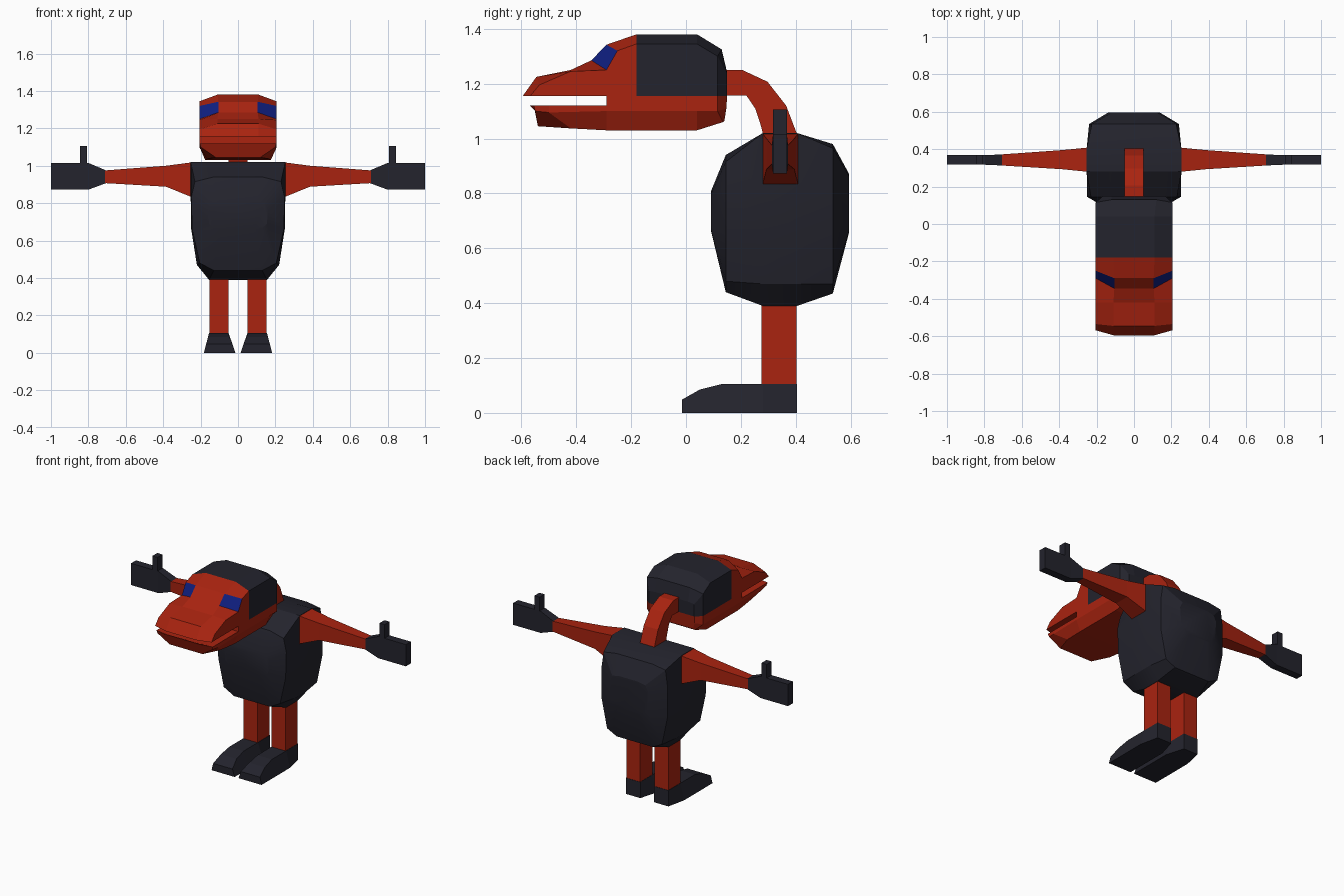
import bpy, bmesh, math

cube = bpy.data.objects.get("Cube")
if cube:
    bpy.data.objects.remove(cube, do_unlink=True)


def material(name, rgb):
    m = bpy.data.materials.new(name)
    m.use_nodes = True
    m.diffuse_color = (*rgb, 1)
    b = m.node_tree.nodes["Principled BSDF"]
    b.inputs["Base Color"].default_value = (*rgb, 1)
    b.inputs["Roughness"].default_value = 0.8
    return m


RED = material("brick_red", (0.40, 0.017, 0.005))
DARK = material("charcoal", (0.017, 0.017, 0.026))
BLUE = material("eye_blue", (0.005, 0.014, 0.22))


def loft(name, rings, mats, rule=None, side=1, smooth=False):
    """Skin a list of closed rings; rule(i, k) picks the material of quad k in span i."""
    bm = bmesh.new()
    vs = [[bm.verts.new((x * side, y, z)) for x, y, z in r] for r in rings]
    n = len(rings[0])
    for i in range(len(rings) - 1):
        for k in range(n):
            j = (k + 1) % n
            f = bm.faces.new((vs[i][k], vs[i][j], vs[i + 1][j], vs[i + 1][k]))
            f.material_index = rule(i, k) if rule else 0
    bm.faces.new(vs[0])
    end = bm.faces.new(vs[-1])
    end.material_index = rule(len(rings) - 2, 1) if rule else 0
    bmesh.ops.recalc_face_normals(bm, faces=bm.faces)
    me = bpy.data.meshes.new(name)
    bm.to_mesh(me)
    bm.free()
    for m in mats:
        me.materials.append(m)
    ob = bpy.data.objects.new(name, me)
    bpy.context.collection.objects.link(ob)
    if smooth:
        bpy.ops.object.select_all(action='DESELECT')
        ob.select_set(True)
        bpy.context.view_layer.objects.active = ob
        bpy.ops.object.shade_smooth_by_angle(angle=math.radians(25))
    return ob


def sym(half):
    """Close a half outline by mirroring it across x = 0."""
    return half + [(-x, y, z) for x, y, z in reversed(half)]


def rect_x(x, y0, y1, z0, z1):
    return [(x, y0, z0), (x, y1, z0), (x, y1, z1), (x, y0, z1)]


def rect_z(z, x0, x1, y0, y1):
    return [(x0, y0, z), (x1, y0, z), (x1, y1, z), (x0, y1, z)]


# Torso: cross-sections from chest to back
middle = [(.13, 1.02), (.253, 1.02), (.253, .83), (.25, .66), (.22, .47), (.155, .39)]
torso = [
    (.092, [(.10, .81), (.14, .80), (.16, .77), (.155, .69), (.13, .665), (.09, .66)]),
    (.145, [(.13, .94), (.23, .915), (.25, .83), (.245, .66), (.205, .48), (.13, .44)]),
    (.28, middle),
    (.405, middle),
    (.535, [(.13, .98), (.225, .965), (.24, .86), (.24, .66), (.20, .47), (.13, .435)]),
    (.595, [(.07, .87), (.12, .86), (.14, .82), (.13, .70), (.10, .665), (.07, .66)]),
]
loft("torso", [sym([(x, y, z) for x, z in pts]) for y, pts in torso], [DARK], smooth=True)

# Upper head: crown edge, outer edge and lower edge per section
upper = [
    [(.11, -.595, 1.155), (.205, -.568, 1.155), (.205, -.55, 1.155)],
    [(.11, -.545, 1.225), (.205, -.535, 1.195), (.205, -.53, 1.155)],
    [(.11, -.42, 1.25), (.205, -.42, 1.245), (.205, -.42, 1.155)],
    [(.105, -.345, 1.285), (.205, -.29, 1.25), (.205, -.29, 1.155)],
    [(.105, -.29, 1.342), (.205, -.25, 1.32), (.205, -.25, 1.155)],
    [(.11, -.18, 1.38), (.205, -.18, 1.345), (.205, -.18, 1.155)],
    [(.11, .04, 1.38), (.205, .04, 1.345), (.205, .04, 1.155)],
    [(.12, .13, 1.325), (.205, .115, 1.30), (.205, .115, 1.155)],
    [(.12, .15, 1.24), (.165, .15, 1.235), (.165, .15, 1.155)],
]


def head_rule(i, k):
    if i == 3 and k in (0, 4):
        return 2                      # eyes
    return 1 if i >= 5 else 0         # dark hood behind the face


loft("upper_head", [sym(h) for h in upper], [RED, DARK, BLUE], head_rule)

# Lower jaw: top edge, cheek edge and chin edge per section
jaw = [
    [(.12, -.57, 1.12), (.205, -.555, 1.12), (.20, -.55, 1.10), (.12, -.54, 1.045)],
    [(.12, -.50, 1.12), (.205, -.50, 1.12), (.205, -.50, 1.095), (.165, -.42, 1.037)],
    [(.12, -.29, 1.12), (.205, -.29, 1.12), (.205, -.29, 1.10), (.175, -.29, 1.03)],
    [(.12, -.289, 1.155), (.205, -.289, 1.155), (.205, -.289, 1.10), (.175, -.289, 1.03)],
    [(.12, .04, 1.155), (.205, .04, 1.155), (.205, .04, 1.10), (.175, .04, 1.03)],
    [(.12, .115, 1.155), (.205, .115, 1.155), (.205, .115, 1.10), (.16, .135, 1.06)],
    [(.12, .15, 1.155), (.165, .15, 1.155), (.165, .147, 1.11), (.15, .14, 1.065)],
]
loft("lower_jaw", [sym(h) for h in jaw], [RED])

# Neck: bent bar from the back of the head into the torso
neck = [  # (outer y, z), (inner y, z)
    ((.12, 1.25), (.12, 1.157)), ((.205, 1.25), (.22, 1.157)),
    ((.297, 1.207), (.252, 1.11)), ((.365, 1.12), (.272, 1.05)),
    ((.405, 1.015), (.285, 1.0)), ((.405, .97), (.285, .97)),
]
loft("neck", [[(-.052, *o), (.052, *o), (.052, *i), (-.052, *i)] for o, i in neck], [RED])

# Limbs, one set per side
for side, label in ((1, "left"), (-1, "right")):
    loft(label + "_arm", [rect_x(.24, .28, .408, .828, 1.018),
                          rect_x(.254, .28, .408, .835, 1.017),
                          rect_x(.385, .293, .395, .888, 1.0),
                          rect_x(.71, .313, .372, .907, .975)], [RED], side=side)
    loft(label + "_hand", [rect_x(.705, .313, .372, .907, .975),
                           rect_x(.80, .317, .368, .872, 1.015),
                           rect_x(1.0, .317, .368, .872, 1.015)], [DARK], side=side)
    loft(label + "_thumb", [rect_z(1.0, .808, .845, .317, .368),
                            rect_z(1.105, .808, .845, .317, .368)], [DARK], side=side)
    loft(label + "_leg", [rect_z(.09, .052, .153, .275, .402),
                          rect_z(.45, .052, .153, .275, .402)], [RED], side=side)
    # Foot sections from heel to toe: y, height, top span, bottom span
    foot = [(.404, .105, .05, .155, .05, .155), (.28, .105, .05, .155, .014, .182),
            (.13, .105, .05, .155, .014, .182), (.05, .085, .046, .16, .014, .182),
            (-.015, .048, .03, .17, .014, .182)]
    loft(label + "_foot", [[(a, y, h), (b, y, h), (d, y, 0), (c, y, 0)]
                           for y, h, a, b, c, d in foot], [DARK], side=side)
